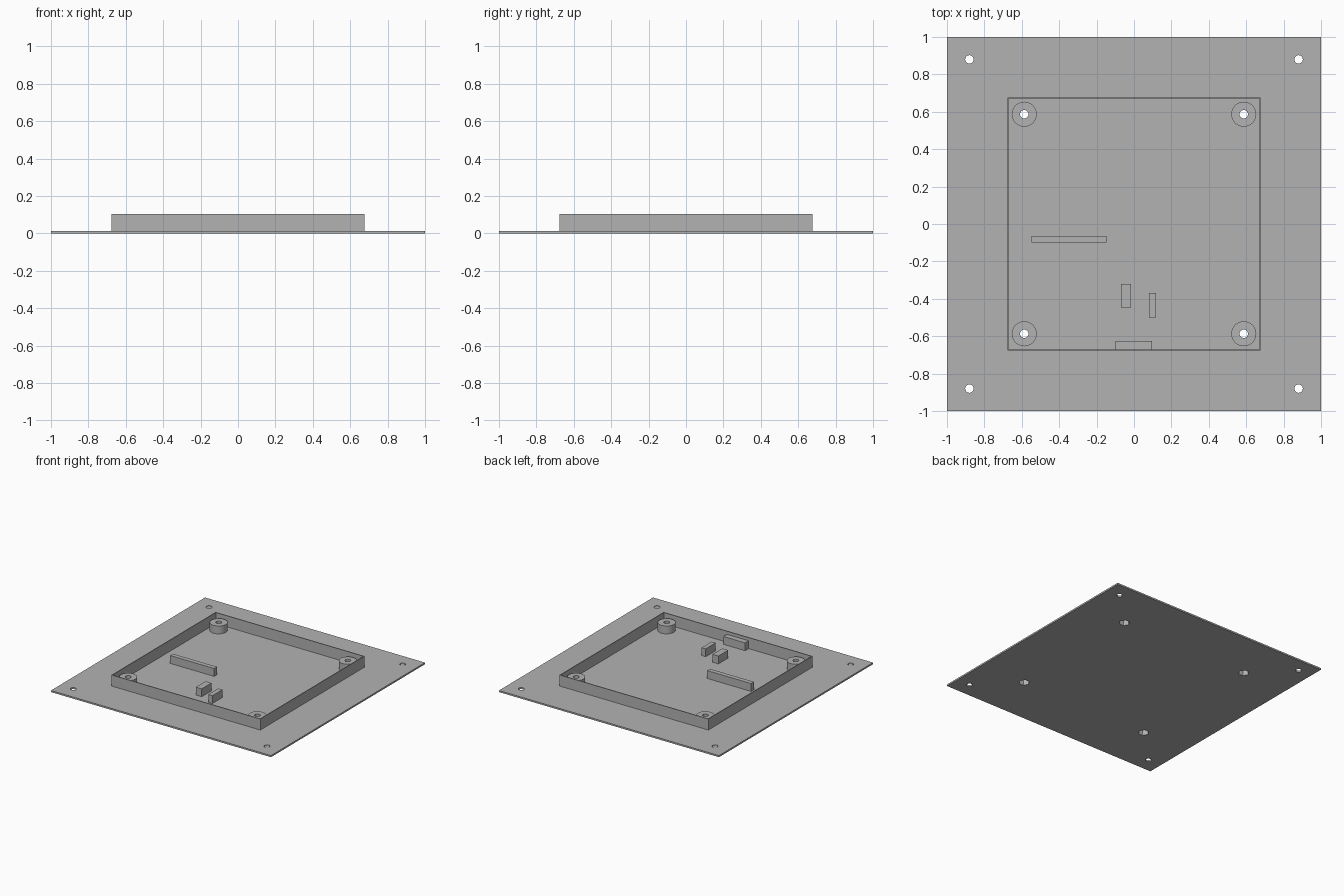
import bpy
import math

if "Cube" in bpy.data.objects:
    bpy.data.objects.remove(bpy.data.objects["Cube"])

T = 0.0133      # plate thickness
TOP = 0.078     # top of bosses and ribs
WALL_TOP = 0.104
SIGNS = [(-1, -1), (1, -1), (1, 1), (-1, 1)]

grey = bpy.data.materials.new("plain grey")
grey.diffuse_color = (0.45, 0.45, 0.45, 1)
grey.use_nodes = True
grey.node_tree.nodes["Principled BSDF"].inputs["Base Color"].default_value = grey.diffuse_color


def box(name, x0, x1, y0, y1, z0, z1):
    bpy.ops.mesh.primitive_cube_add(size=1, location=((x0 + x1) / 2, (y0 + y1) / 2, (z0 + z1) / 2))
    ob = bpy.context.object
    ob.name = name
    ob.scale = (x1 - x0, y1 - y0, z1 - z0)
    bpy.ops.object.transform_apply(location=False, rotation=False, scale=True)
    ob.data.materials.append(grey)
    return ob


def cylinder(name, x, y, r, z0, z1, sides=40, turn=0.0):
    bpy.ops.mesh.primitive_cylinder_add(vertices=sides, radius=r, depth=z1 - z0,
                                        location=(x, y, (z0 + z1) / 2), rotation=(0, 0, turn))
    ob = bpy.context.object
    ob.name = name
    ob.data.materials.append(grey)
    return ob


def cut(target, cutters):
    for c in cutters:
        m = target.modifiers.new("cut", 'BOOLEAN')
        m.operation = 'DIFFERENCE'
        m.solver = 'EXACT'
        m.object = c
        bpy.context.view_layer.objects.active = target
        bpy.ops.object.modifier_apply(modifier=m.name)


def smooth(ob):
    bpy.ops.object.select_all(action='DESELECT')
    ob.select_set(True)
    bpy.context.view_layer.objects.active = ob
    bpy.ops.object.shade_smooth_by_angle(angle=math.radians(30))


# Base plate, with mounting holes near its corners
plate = box("base_plate", -1, 1, -1, 1, 0, T)
helpers = []
for sx, sy in SIGNS:
    hole = cylinder("hole_cutter", sx * 0.88, sy * 0.88, 0.0225, -0.1, 0.2, 24)
    helpers.append(hole)
    cut(plate, [hole])

# Screw bosses, with a through hole and a hexagonal nut pocket underneath
for sx, sy in SIGNS:
    x, y = sx * 0.587, sy * 0.587
    boss = cylinder("screw_boss", x, y, 0.0667, T, TOP)
    hole = cylinder("hole_cutter", x, y, 0.0225, -0.1, 0.2, 24)
    # Cylinder corners start on the y axis, so turn the hexagon onto x
    pocket = cylinder("nut_pocket_cutter", x, y, 0.041, -0.1, 0.045, 6, math.pi / 6)
    helpers += [hole, pocket]
    cut(boss, [hole, pocket])
    cut(plate, [pocket])
    smooth(boss)
smooth(plate)

# Thin square wall around the bosses
wall = box("frame_wall", -0.677, 0.677, -0.677, 0.677, T, WALL_TOP)
inner = box("wall_cutter", -0.67, 0.67, -0.67, 0.67, -0.1, 0.2)
helpers.append(inner)
cut(wall, [inner])

# Support ribs inside the wall
box("long_rib", -0.547, -0.147, -0.10, -0.063, T, TOP)
box("wide_block", -0.07, -0.017, -0.447, -0.32, T, TOP)
box("narrow_block", 0.08, 0.117, -0.50, -0.37, T, TOP)
box("front_wall_block", -0.10, 0.097, -0.67, -0.625, T, TOP)

for h in helpers:
    bpy.data.objects.remove(h, do_unlink=True)
